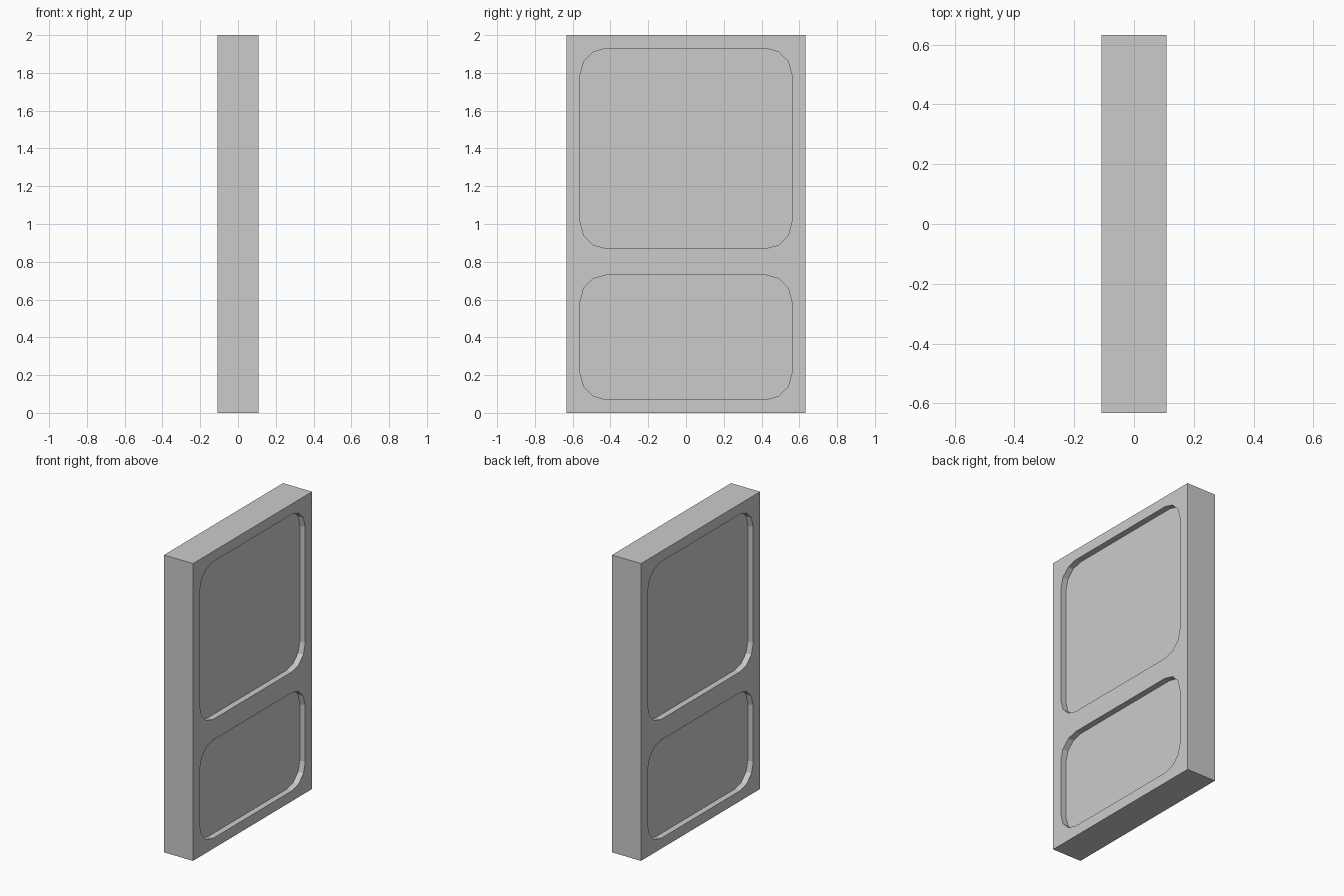
import bpy, bmesh
from math import sin, cos, pi

if "Cube" in bpy.data.objects:
    bpy.data.objects.remove(bpy.data.objects["Cube"])

HALF_X, HALF_Y, HEIGHT = 0.108, 0.633, 2.0
DEPTH, RADIUS, SEGMENTS = 0.04, 0.14, 3
PANEL_Y = 0.56
PANELS = [(0.07, 0.73), (0.87, 1.93)]


def make_object(name, bm):
    bmesh.ops.recalc_face_normals(bm, faces=bm.faces)
    mesh = bpy.data.meshes.new(name)
    bm.to_mesh(mesh)
    bm.free()
    obj = bpy.data.objects.new(name, mesh)
    bpy.context.collection.objects.link(obj)
    return obj


def rounded_outline(y_half, z0, z1):
    """Rectangle in the yz plane with faceted round corners."""
    r = RADIUS
    centres = [(y_half - r, z1 - r), (r - y_half, z1 - r),
               (r - y_half, z0 + r), (y_half - r, z0 + r)]
    points = []
    for corner, (cy, cz) in enumerate(centres):
        for i in range(SEGMENTS + 1):
            a = (corner + i / SEGMENTS) * pi / 2
            points.append((cy + r * cos(a), cz + r * sin(a)))
    return points


# Door slab
bm = bmesh.new()
bmesh.ops.create_cube(bm, size=1)
for v in bm.verts:
    v.co = (v.co.x * 2 * HALF_X, v.co.y * 2 * HALF_Y, (v.co.z + 0.5) * HEIGHT)
door = make_object("door_slab", bm)

# Panel recesses, both panels on both faces
bm = bmesh.new()
for side in (-1, 1):
    for z0, z1 in PANELS:
        x = side * (HALF_X - DEPTH)
        face = bm.faces.new([bm.verts.new((x, y, z))
                             for y, z in rounded_outline(PANEL_Y, z0, z1)])
        new = bmesh.ops.extrude_face_region(bm, geom=[face])["geom"]
        bmesh.ops.translate(bm, vec=(side * 0.1, 0, 0),
                            verts=[g for g in new if isinstance(g, bmesh.types.BMVert)])
        # Close the inner end if the extrusion removed it
        if not face.is_valid:
            bmesh.ops.holes_fill(bm, edges=bm.edges, sides=0)
cutter = make_object("panel_recess_cutter", bm)
cutter.hide_render = True

# Cut the recesses, then drop the helper
cut = door.modifiers.new("panel_recesses", 'BOOLEAN')
cut.operation = 'DIFFERENCE'
cut.solver = 'EXACT'
cut.object = cutter
bpy.context.view_layer.objects.active = door
bpy.ops.object.modifier_apply(modifier=cut.name)
bpy.data.objects.remove(cutter)
